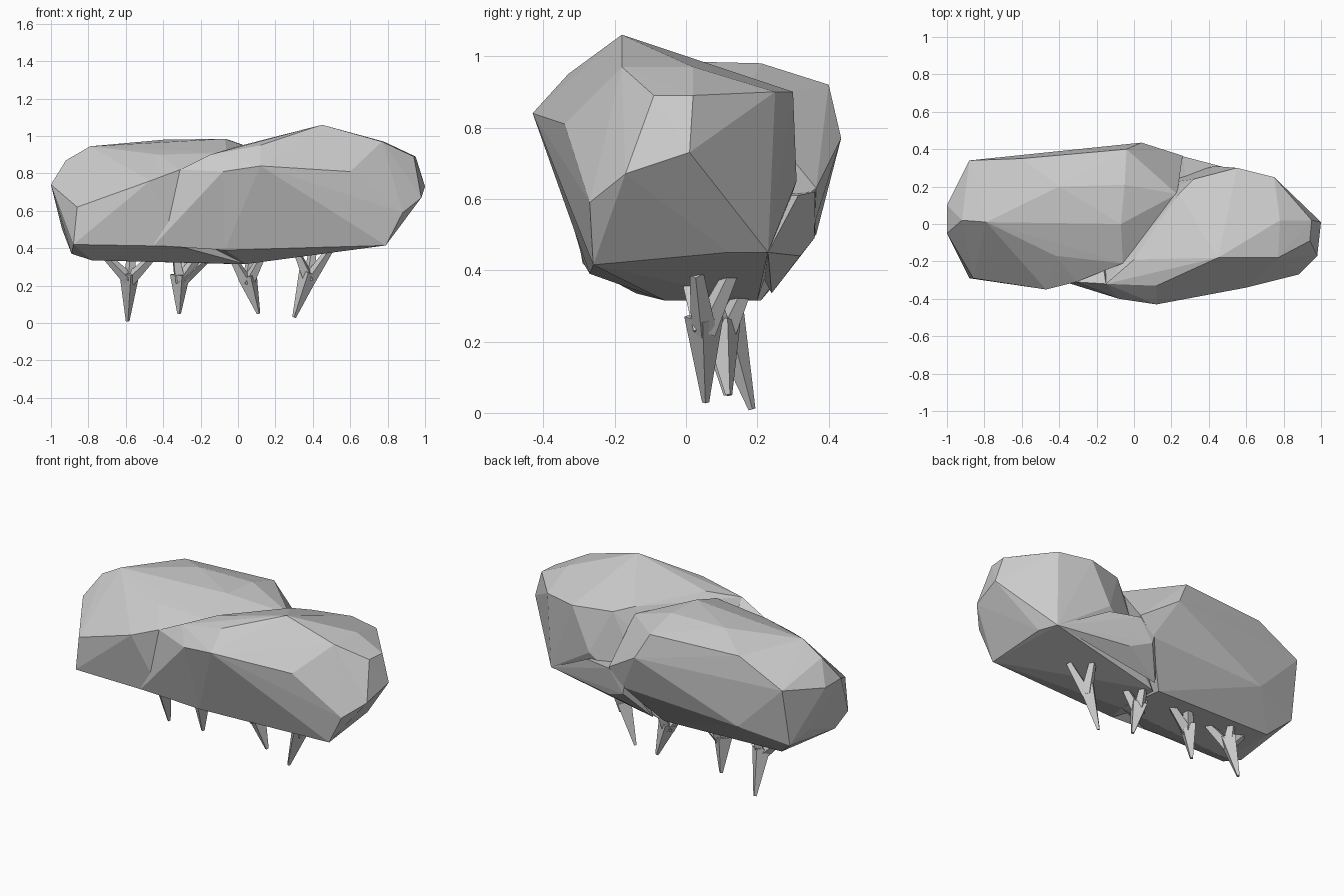
import bpy, bmesh
from mathutils import Vector


def finish(name, bm):
    bmesh.ops.recalc_face_normals(bm, faces=bm.faces)
    mesh = bpy.data.meshes.new(name)
    bm.to_mesh(mesh)
    bm.free()
    obj = bpy.data.objects.new(name, mesh)
    bpy.context.collection.objects.link(obj)
    return obj


def hull(name, points):
    bm = bmesh.new()
    for p in points:
        bm.verts.new(p)
    res = bmesh.ops.convex_hull(bm, input=bm.verts)
    junk = {v for v in res["geom_interior"] if isinstance(v, bmesh.types.BMVert)}
    bmesh.ops.delete(bm, geom=list(junk), context='VERTS')
    return finish(name, bm)


def taper(bm, a, b, ra, rb, sides=4):
    # tapered branch between two points
    a, b = Vector(a), Vector(b)
    d = b - a
    mat = d.to_track_quat('Z', 'Y').to_matrix().to_4x4()
    mat.translation = (a + b) / 2
    bmesh.ops.create_cone(bm, cap_ends=True, segments=sides, radius1=ra,
                          radius2=rb, depth=d.length, matrix=mat)


# foliage: tall clump on the right
foliage = hull("foliage", [
    (.45, -.18, 1.06), (.77, -.18, .97), (.78, .02, .97), (.94, -.09, .89),
    (.95, .02, .89), (1, .01, .73), (.98, -.17, .67), (.88, -.27, .59),
    (.79, -.26, .415), (.78, .12, .45), (.75, .25, .9), (.74, .23, .45),
    (.55, .3, .9), (.32, .24, .9), (.43, .31, .65), (.24, .16, .92),
    (.12, -.43, .84), (.6, -.34, .81), (-.08, -.4, .81), (.12, -.33, .95),
    (0, -.19, .945), (-.15, -.32, .9), (-.1, -.3, .53), (-.07, -.27, .39),
    (.12, -.25, .4), (.04, -.06, .315), (.04, .2, .315), (-.2, 0, .4)])

# foliage: long clump on the left and back
left_foliage = hull("left_foliage", [
    (-.88, -.29, .42), (-.66, -.29, .7), (-.86, -.29, .62), (-.47, -.35, .76),
    (-.31, -.31, .82), (-.31, -.28, .41), (-1, -.05, .74), (-1, .1, .74),
    (-.94, .17, .5), (-.92, .02, .87), (-.79, .01, .945), (-.42, -.17, .9),
    (-.06, -.21, .91), (-.4, .2, .98), (-.07, 0, .985), (-.05, .21, .98),
    (-.04, .4, .92), (-.6, .35, .92), (-.88, .34, .78), (.04, .435, .77),
    (.26, .365, .63), (.23, .16, .88), (-.6, .365, .5), (.17, .36, .53),
    (-.89, .28, .43), (-.89, -.15, .37), (-.78, -.14, .335), (-.78, .2, .335),
    (0, .21, .315), (.04, -.06, .315)])

# foliage: low fill in the front crease and in the rear notch
front_fill = hull("front_fill", [
    (-.31, -.31, .82), (-.08, -.4, .81), (-.1, -.3, .53), (-.15, -.32, .9),
    (-.45, -.285, .415), (-.07, -.27, .39), (-.2, 0, .6)])
rear_fill = hull("rear_fill", [
    (.26, .362, .62), (.44, .315, .61), (.15, .365, .57), (.17, .36, .49),
    (.3, .32, .44), (.74, .23, .45), (.05, .24, .335), (.3, .1, .6)])
for part in (left_foliage, front_fill, rear_fill):
    part.hide_render = True
    part.hide_viewport = True
    union = foliage.modifiers.new("join_" + part.name, 'BOOLEAN')
    union.operation = 'UNION'
    union.solver = 'EXACT'
    union.object = part

# trunks: pointed foot, fork, and prong tips (x, y, z)
trunks = [
    ((-.59, .185, .01), (-.58, .11, .27),
     [(-.71, .09, .36), (-.57, .16, .38), (-.45, .06, .36)]),
    ((-.315, .115, .05), (-.31, .09, .26),
     [(-.34, .05, .41), (-.26, .15, .41), (-.18, .07, .41), (-.13, .11, .38)]),
    ((.11, .12, .05), (.05, .1, .25),
     [(-.03, .06, .35), (.07, .17, .36), (.13, .07, .36)]),
    ((.3, .055, .03), (.38, .05, .27),
     [(.31, .0, .39), (.4, .13, .4), (.49, .03, .39)]),
]
for i, (foot, fork, prongs) in enumerate(trunks, 1):
    bm = bmesh.new()
    taper(bm, foot, fork, .01, .055)
    for tip in prongs:
        taper(bm, Vector(fork) - Vector((0, 0, .04)), tip, .036, .02)
    finish(f"trunk_{i}", bm)
